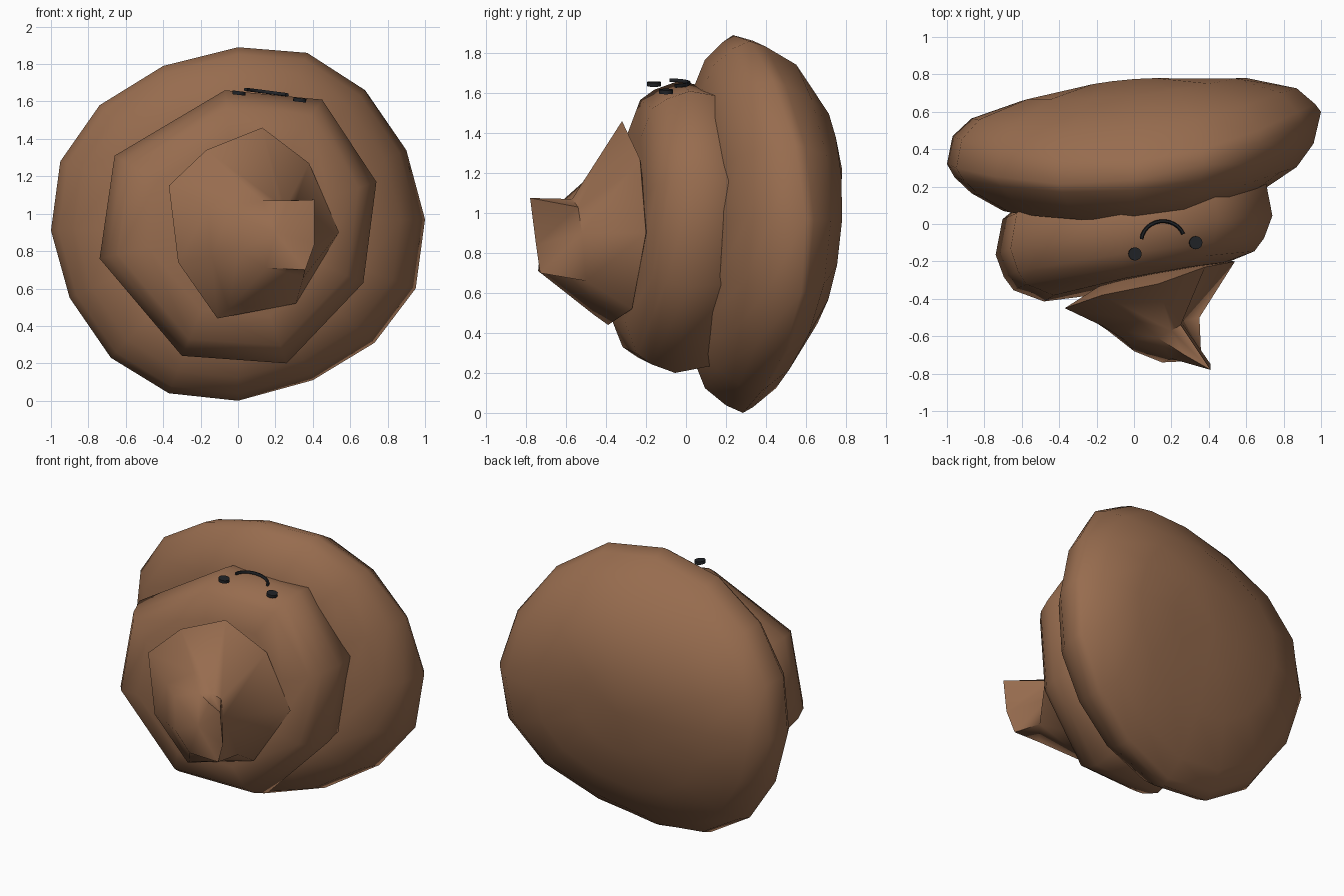
import bpy
import math
from mathutils import Vector

cube = bpy.data.objects.get("Cube")
if cube:
    bpy.data.objects.remove(cube, do_unlink=True)


def material(name, color):
    mat = bpy.data.materials.new(name)
    mat.use_nodes = True
    mat.diffuse_color = color
    mat.node_tree.nodes["Principled BSDF"].inputs["Base Color"].default_value = color
    return mat


brown = material("warm brown", (0.31, 0.15, 0.077, 1))
black = material("soft black", (0.015, 0.017, 0.02, 1))


def select_only(obj):
    bpy.ops.object.select_all(action='DESELECT')
    obj.select_set(True)
    bpy.context.view_layer.objects.active = obj


def finish(obj, mat, angle):
    """Assign the colour and smooth everything below the crease angle."""
    obj.data.materials.clear()
    obj.data.materials.append(mat)
    select_only(obj)
    bpy.ops.object.shade_smooth_by_angle(angle=math.radians(angle))


def loft(name, front, rings, back, angle):
    """Skin closed rings between a front point and a back point."""
    n = len(rings[0])
    verts = [front] + [p for ring in rings for p in ring] + [back]
    last = len(verts) - 1
    faces = []
    for i in range(n):
        j = (i + 1) % n
        faces.append((0, 1 + j, 1 + i))
        faces.append((last, last - n + i, last - n + j))
        for k in range(len(rings) - 1):
            a, b = 1 + k * n, 1 + (k + 1) * n
            faces.append((a + i, a + j, b + j, b + i))
    mesh = bpy.data.meshes.new(name)
    mesh.from_pydata(verts, [], faces)
    mesh.update()
    obj = bpy.data.objects.new(name, mesh)
    bpy.context.collection.objects.link(obj)
    select_only(obj)
    bpy.ops.object.mode_set(mode='EDIT')
    bpy.ops.mesh.select_all(action='SELECT')
    bpy.ops.mesh.normals_make_consistent(inside=False)
    bpy.ops.object.mode_set(mode='OBJECT')
    finish(obj, brown, angle)


def pile_layer(name, outline, mid, profile, front_y, back_y):
    """Cushion-like layer: scaled outlines at depths, each slanted and bent."""
    rings = []
    for r, y, tilt, saddle, lean in profile:
        ring = []
        for x, z in outline:
            a = math.atan2(z - mid, x)
            bend = tilt * math.cos(a) + saddle * math.cos(2 * a) + lean * math.sin(a)
            ring.append((x * r, y + bend, mid + (z - mid) * r))
        rings.append(ring)
    loft(name, (0, front_y, mid), rings, (0, back_y, mid), 65)


# Wide bottom layer of the pile
wide = [(1, .97), (.9, 1.34), (.68, 1.66), (.37, 1.86), (0, 1.89), (-.4, 1.79),
        (-.74, 1.58), (-.95, 1.28), (-1, .91), (-.9, .55), (-.68, .23),
        (-.37, .04), (0, 0), (.4, .11), (.73, .31), (.95, .6)]
pile_layer("large_layer", wide, .95,
           [(.7, .08, .06, .05, 0), (.87, .165, .07, .07, 0), (.96, .265, .09, .075, -.01),
            (1, .36, .14, .1, -.025), (.97, .445, .085, .11, 0), (.87, .56, .08, .085, .025),
            (.6, .685, .06, .035, .035), (.3, .74, .02, 0, .035)],
           .04, .755)

# Eight-sided middle layer, slanted so its left side sits further back
middle = [(.74, 1.17), (.45, 1.61), (-.07, 1.66), (-.66, 1.31),
          (-.74, .76), (-.3, .24), (.26, .2), (.67, .63)]
depths = [(.65, -.31), (.87, -.25), (.94, -.18), (1, -.06), (.95, .13), (.75, .25)]
pile_layer("middle_layer", middle, .93,
           [(r, y, .1, 0, .03) for r, y in depths], -.3, .28)

# Flared swirl: front sheet, the hollow behind its tip, and the outer skirt
sheet = [(.41, -.75, .84), (.41, -.78, 1.075), (.27, -.7, 1.07), (.13, -.61, 1.07),
         (-.05, -.62, 1), (0, -.68, .8), (.15, -.74, .71), (.36, -.73, .7)]
hollow = [(.25, -.52, .9), (.25, -.54, 1.03), (.2, -.57, 1.07), (.03, -.52, 1.15),
          (-.16, -.55, 1.03), (-.14, -.57, .77), (-.05, -.46, .49), (.35, -.5, .66)]
skirt = [(.54, -.2, .9), (.38, -.23, 1.27), (.13, -.32, 1.46), (-.17, -.38, 1.34),
         (-.37, -.45, 1.15), (-.32, -.45, .74), (-.11, -.39, .44), (.31, -.27, .52)]
loft("swirl_tip", (.2, -.72, .9), [sheet, hollow, skirt], (.1, -.15, .95), 60)

# Round eyes on the upper side
for name, spot in (("right_eye", (.005, -.16, 1.645)), ("left_eye", (.33, -.1, 1.608))):
    bpy.ops.mesh.primitive_cylinder_add(vertices=16, radius=.035, depth=.02, location=spot,
                                        rotation=(0, .12, 0))
    eye = bpy.context.object
    eye.name = name
    finish(eye, black, 40)

# Curved mouth between the eyes
curve = bpy.data.curves.new("mouth", 'CURVE')
curve.dimensions = '3D'
curve.bevel_depth = .01
curve.bevel_resolution = 1
curve.use_fill_caps = True
steps = 12
line = curve.splines.new('POLY')
line.points.add(steps)
for i, point in enumerate(line.points):
    a = math.radians(175 - 155 * i / steps)
    p = Vector((.155 + .115 * math.cos(a), -.09 + .105 * math.sin(a), 0))
    p.z = 1.67 - .13 * p.x
    point.co = (*p, 1)
mouth = bpy.data.objects.new("mouth", curve)
bpy.context.collection.objects.link(mouth)
select_only(mouth)
bpy.ops.object.convert(target='MESH')
finish(bpy.context.object, black, 60)
